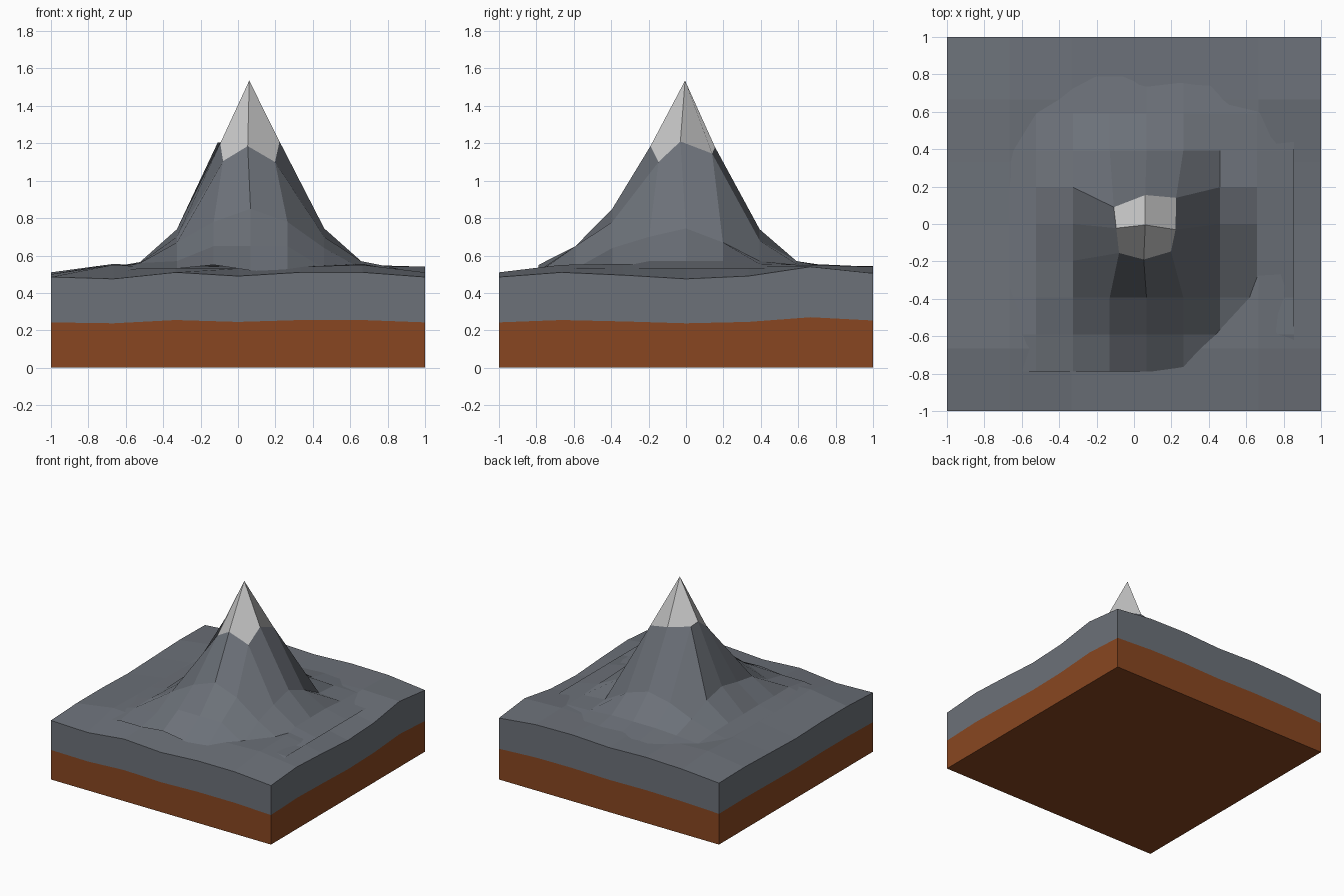
import bpy, bmesh

if "Cube" in bpy.data.objects:
    bpy.data.objects.remove(bpy.data.objects["Cube"])


def material(name, rgb):
    m = bpy.data.materials.new(name)
    m.diffuse_color = (*rgb, 1)
    m.use_nodes = True
    m.node_tree.nodes["Principled BSDF"].inputs["Base Color"].default_value = m.diffuse_color
    return m


ROCK = material("rock", (0.15, 0.165, 0.19))
SOIL = material("soil", (0.25, 0.062, 0.015))
SNOW = material("snow", (0.8, 0.8, 0.8))


def finish(bm, name, mat):
    loose = [v for v in bm.verts if not v.link_faces]
    bmesh.ops.delete(bm, geom=loose, context='VERTS')
    me = bpy.data.meshes.new(name)
    bm.to_mesh(me)
    bm.free()
    me.materials.append(mat)
    bpy.context.collection.objects.link(bpy.data.objects.new(name, me))


def sheet(bm, points, keep=lambda r, c: True, flip=False):
    """Quad grid through rows of points."""
    vs = [[bm.verts.new(p) for p in row] for row in points]
    for r in range(len(vs) - 1):
        for c in range(len(vs[0]) - 1):
            if keep(r, c):
                q = [vs[r][c], vs[r][c + 1], vs[r + 1][c + 1], vs[r + 1][c]]
                bm.faces.new(q[::-1] if flip else q)
    return vs


def rim(vs):
    """Outer loop of a vertex grid, counter-clockwise."""
    return (vs[0][:-1] + [row[-1] for row in vs[:-1]]
            + vs[-1][:0:-1] + [row[0] for row in vs[:0:-1]])


def slab(name, low, high, mat):
    bm = bmesh.new()
    a = rim(sheet(bm, low, flip=True))
    b = rim(sheet(bm, high))
    n = len(a)
    for i in range(n):
        j = (i + 1) % n
        bm.faces.new([a[i], a[j], b[j], b[i]])
    finish(bm, name, mat)


# Ground heights, front row to back row
GROUND = [
    [.485, .475, .51, .49, .51, .51, .485],
    [.50, .55, .53, .53, .54, .55, .51],
    [.50, .54, .53, .53, .53, .555, .495],
    [.49, .54, .53, .53, .53, .54, .475],
    [.50, .54, .53, .53, .53, .54, .49],
    [.51, .555, .54, .54, .54, .55, .54],
    [.505, .53, .54, .53, .545, .54, .505],
]


def ground_layer(scale):
    return [[(-1 + c / 3, -1 + r / 3, z * scale) for c, z in enumerate(row)]
            for r, row in enumerate(GROUND)]


slab("soil_layer", ground_layer(0), ground_layer(0.5), SOIL)
slab("rock_layer", ground_layer(0.5), ground_layer(1), ROCK)

# Snow cap: peak and the ring of points on the snow line, front to back
CAP = [
    [(-.08, -.155, 1.105), (.052, -.19, 1.185), (.198, -.147, 1.10)],
    [(-.095, -.022, 1.20), (.06, -.005, 1.535), (.222, -.03, 1.21)],
    [(-.108, .09, 1.205), (.06, .155, 1.18), (.225, .14, 1.145)],
]

# Mountain heights, front row to back row (0 = taken from the cap)
MOUNTAIN = [
    [.50, .53, .53, .55, .52, .51, .50, .50, .50],
    [.52, .56, .57, .65, .65, .65, .53, .54, .53],
    [.53, .56, .67, .78, .85, .78, .64, .53, .53],
    [.53, .565, .70, 0, 0, 0, .70, .57, .53],
    [.53, .565, .74, 0, 0, 0, .745, .57, .53],
    [.53, .565, .70, 0, 0, 0, .67, .57, .53],
    [.53, .56, .62, .70, .74, .68, .57, .555, .53],
    [.52, .545, .56, .57, .57, .57, .555, .55, .52],
    [.50, .52, .53, .54, .53, .535, .53, .51, .50],
]
STEP = 0.197
slope = [[(0.067 + STEP * (c - 4), STEP * (r - 4), z) if z else CAP[r - 3][c - 3]
          for c, z in enumerate(row)] for r, row in enumerate(MOUNTAIN)]

bm = bmesh.new()
sheet(bm, slope, keep=lambda r, c: not (r in (3, 4) and c in (3, 4)))
finish(bm, "mountain_slopes", ROCK)

bm = bmesh.new()
sheet(bm, CAP)
finish(bm, "snow_cap", SNOW)
